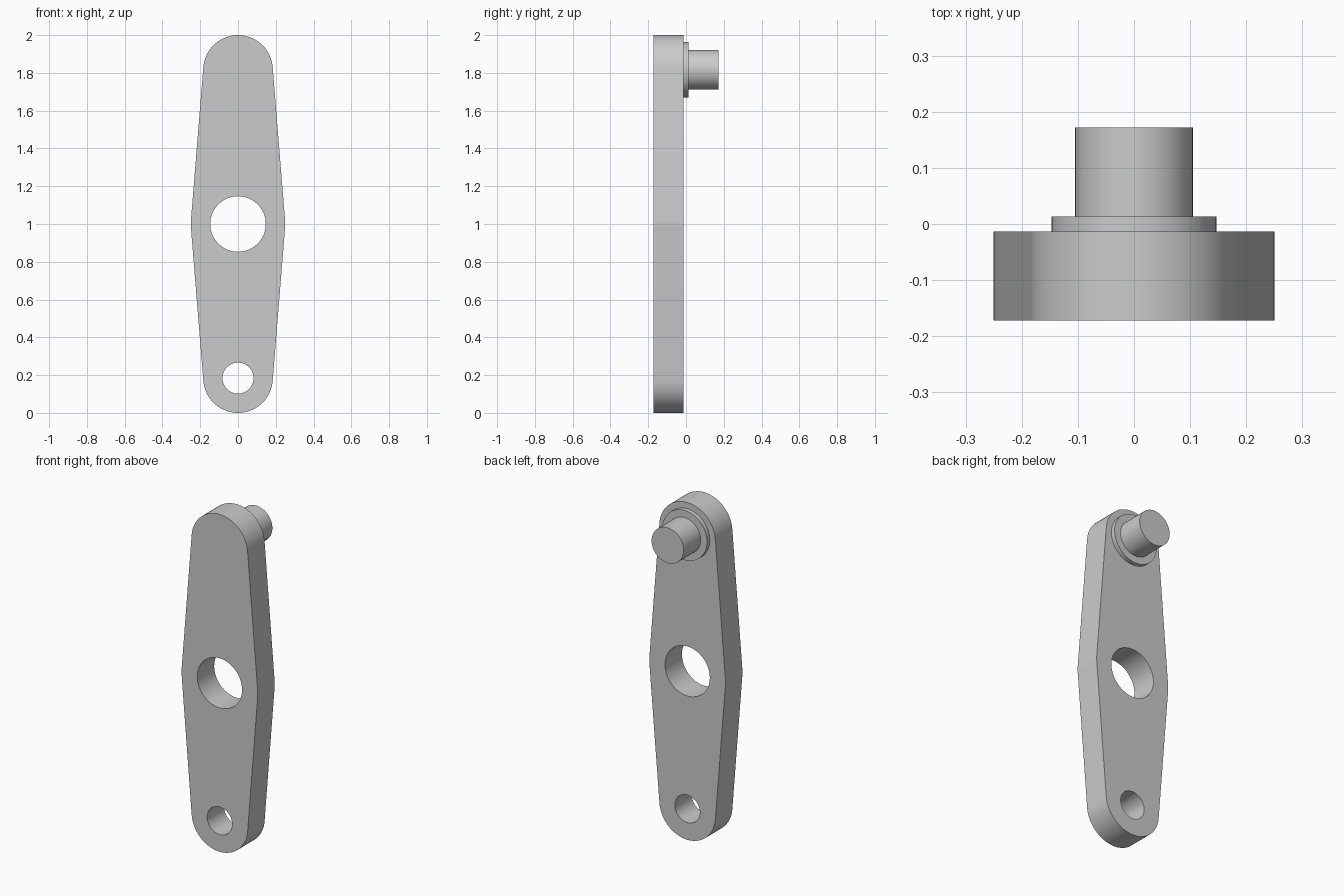
import bpy
import bmesh
from math import asin, cos, sin, pi, radians
from mathutils import Matrix

if "Cube" in bpy.data.objects:
    bpy.data.objects.remove(bpy.data.objects["Cube"], do_unlink=True)

GREY = (0.6, 0.6, 0.6, 1.0)
HUB_R, END_R, REACH = 0.25, 0.184, 0.816
PLATE_FRONT, PLATE_BACK = -0.172, -0.013
COLLAR_BACK, PIN_BACK = 0.013, 0.172
MID_Z = 1.0

grey = bpy.data.materials.new("grey metal")
grey.use_nodes = True
grey.diffuse_color = GREY
grey.node_tree.nodes["Principled BSDF"].inputs["Base Color"].default_value = GREY


def finish(name, mesh):
    mesh.materials.clear()
    mesh.materials.append(grey)
    obj = bpy.data.objects.new(name, mesh)
    bpy.context.collection.objects.link(obj)
    bpy.ops.object.select_all(action="DESELECT")
    obj.select_set(True)
    bpy.context.view_layer.objects.active = obj
    bpy.ops.object.shade_smooth_by_angle(angle=radians(30))
    return obj


def arc(z, radius, start, end, steps):
    angles = [start + (end - start) * i / steps for i in range(steps + 1)]
    return [(radius * cos(a), z + radius * sin(a)) for a in angles]


def circle(z, radius, steps=64):
    return arc(z, radius, 0, 2 * pi, steps)[:-1]


def extruded_plate(name, loops, front, back):
    # Filled flat curve: first loop is the outline, the others are holes
    curve = bpy.data.curves.new(name + " profile", "CURVE")
    curve.dimensions = "2D"
    curve.fill_mode = "BOTH"
    curve.extrude = (back - front) / 2
    for loop in loops:
        spline = curve.splines.new("POLY")
        spline.points.add(len(loop) - 1)
        for point, (x, z) in zip(spline.points, loop):
            point.co = (x, z, 0, 1)
        spline.use_cyclic_u = True
    helper = bpy.data.objects.new(name + " helper", curve)
    bpy.context.collection.objects.link(helper)
    bpy.context.view_layer.update()
    graph = bpy.context.evaluated_depsgraph_get()
    mesh = bpy.data.meshes.new_from_object(helper.evaluated_get(graph))
    bpy.data.objects.remove(helper, do_unlink=True)
    bpy.data.curves.remove(curve)

    # Stand the plate upright and weld its rims
    bm = bmesh.new()
    bm.from_mesh(mesh)
    bmesh.ops.remove_doubles(bm, verts=bm.verts, dist=0.0001)
    stand = Matrix.Translation((0, (front + back) / 2, 0)) @ Matrix.Rotation(pi / 2, 4, "X")
    bmesh.ops.transform(bm, matrix=stand, verts=bm.verts)
    bmesh.ops.recalc_face_normals(bm, faces=bm.faces)
    bm.to_mesh(mesh)
    bm.free()
    return finish(name, mesh)


def disc(name, z, radius, front, back):
    # Solid cylinder along the depth axis
    bm = bmesh.new()
    place = Matrix.Translation((0, (front + back) / 2, z)) @ Matrix.Rotation(pi / 2, 4, "X")
    bmesh.ops.create_cone(bm, cap_ends=True, segments=64, radius1=radius,
                          radius2=radius, depth=back - front, matrix=place)
    mesh = bpy.data.meshes.new(name)
    bm.to_mesh(mesh)
    bm.free()
    return finish(name, mesh)


# Lever arm: rounded ends joined to a wider middle by tangent straight sides
t = asin((HUB_R - END_R) / REACH)
outline = (arc(MID_Z, HUB_R, -t, t, 6)
           + arc(MID_Z + REACH, END_R, t, pi - t, 40)
           + arc(MID_Z, HUB_R, pi - t, pi + t, 6)
           + arc(MID_Z - REACH, END_R, pi + t, 2 * pi - t, 40))
holes = [circle(MID_Z, 0.147), circle(MID_Z - REACH, 0.082)]
extruded_plate("lever_arm", [outline] + holes, PLATE_FRONT, PLATE_BACK)

# Stepped pin on the back of the upper end
disc("pin_collar", MID_Z + REACH, 0.147, PLATE_BACK, COLLAR_BACK)
disc("pin", MID_Z + REACH, 0.105, COLLAR_BACK, PIN_BACK)
